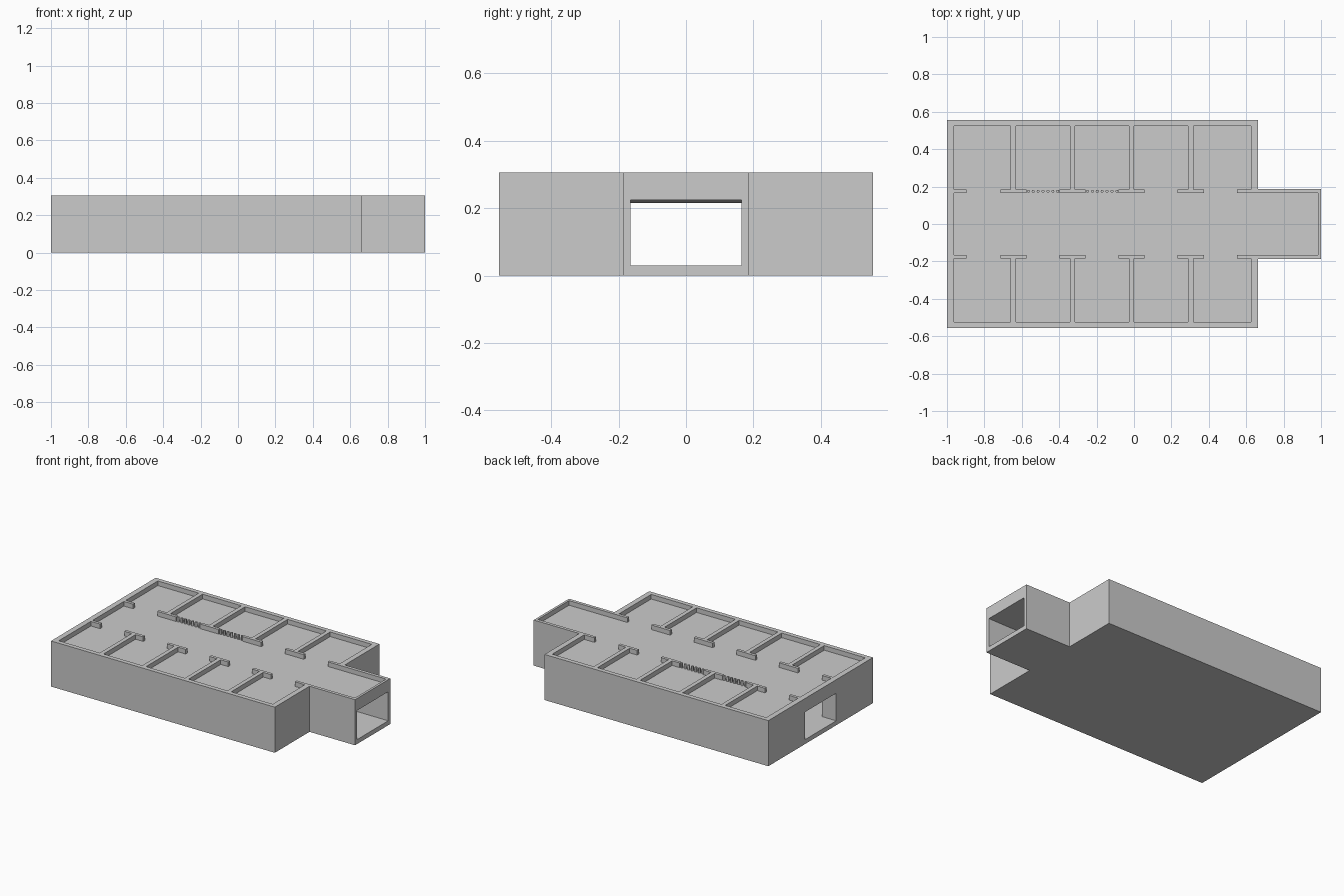
import bpy, bmesh

if "Cube" in bpy.data.objects:
    bpy.data.objects.remove(bpy.data.objects["Cube"])

TOP, FLOOR, ROOF = 0.306, 0.03, 0.275      # wall top, floor top, roof slab top

grey = bpy.data.materials.new("concrete_grey")
grey.diffuse_color = (0.6, 0.6, 0.6, 1)
grey.use_nodes = True
grey.node_tree.nodes["Principled BSDF"].inputs["Base Color"].default_value = grey.diffuse_color


def prism(name, outline, z0, z1):
    """Extrude an xy outline; z1 may be a function of x for a sloping top."""
    bm = bmesh.new()
    height = z1 if callable(z1) else (lambda x: z1)
    low = [bm.verts.new((x, y, z0)) for x, y in outline]
    high = [bm.verts.new((x, y, height(x))) for x, y in outline]
    bm.faces.new(low)
    bm.faces.new(high)
    n = len(outline)
    for i in range(n):
        j = (i + 1) % n
        bm.faces.new((low[i], low[j], high[j], high[i]))
    bmesh.ops.recalc_face_normals(bm, faces=bm.faces)
    mesh = bpy.data.meshes.new(name)
    bm.to_mesh(mesh)
    bm.free()
    mesh.materials.append(grey)
    obj = bpy.data.objects.new(name, mesh)
    bpy.context.collection.objects.link(obj)
    return obj


def mirrored(half):
    """Complete an outline whose half lies on +y, listed from -x to +x."""
    return half + [(x, -y) for x, y in reversed(half)]


def cut(target, cutter):
    mod = target.modifiers.new("cut", 'BOOLEAN')
    mod.operation = 'DIFFERENCE'
    mod.solver = 'EXACT'
    mod.object = cutter
    bpy.context.view_layer.objects.active = target
    bpy.ops.object.modifier_apply(modifier=mod.name)
    bpy.data.objects.remove(cutter)


# Outer shell: main block with the entrance passage on +x
shell = prism("outer_shell", mirrored(
    [(-1, 0.555), (0.662, 0.555), (0.662, 0.187), (1, 0.187)]), 0, TOP)

# Shallow recess above the roof slab
cut(shell, prism("recess_cutter", mirrored(
    [(-0.963, 0.525), (0.626, 0.525), (0.626, 0.165), (0.984, 0.165)]), ROOF, 0.4))

# Hollow interior running out through both doorways, ceiling rising slightly to +x
cut(shell, prism("room_cutter", mirrored(
    [(-1.1, 0.165), (-0.963, 0.165), (-0.963, 0.525),
     (0.626, 0.525), (0.626, 0.165), (1.1, 0.165)]), FLOOR,
    lambda x: 0.22 + 0.005 * x))

# Cell walls: T-shaped dividers and short end stubs on both sides of the corridor
Y0, Y1, Y2 = 0.165, 0.185, 0.525
for side, label in ((1, "back"), (-1, "front")):
    for i, x in enumerate((-0.645, -0.329, -0.013, 0.303)):
        w, t = 0.07, 0.014
        tee = [(x - w, Y0), (x + w, Y0), (x + w, Y1), (x + t, Y1),
               (x + t, Y2), (x - t, Y2), (x - t, Y1), (x - w, Y1)]
        prism(f"{label}_cell_divider_{i + 1}", [(a, b * side) for a, b in tee], FLOOR, TOP)
    for end, a, b in (("left", -0.963, -0.895), ("right", 0.551, 0.626)):
        stub = [(a, Y0), (b, Y0), (b, Y1), (a, Y1)]
        prism(f"{label}_{end}_wall_stub", [(x, y * side) for x, y in stub], FLOOR, TOP)

# Rows of round bars closing two back cells
for row, start in enumerate((-0.575, -0.259)):
    for i in range(7):
        bpy.ops.mesh.primitive_cylinder_add(
            vertices=12, radius=0.008, depth=TOP - FLOOR,
            location=(start + 0.010 + i * 0.0262, 0.175, (TOP + FLOOR) / 2))
        bar = bpy.context.object
        bar.name = f"cell_bar_{row + 1}_{i + 1}"
        bar.data.materials.append(grey)
        bpy.ops.object.shade_smooth_by_angle()
